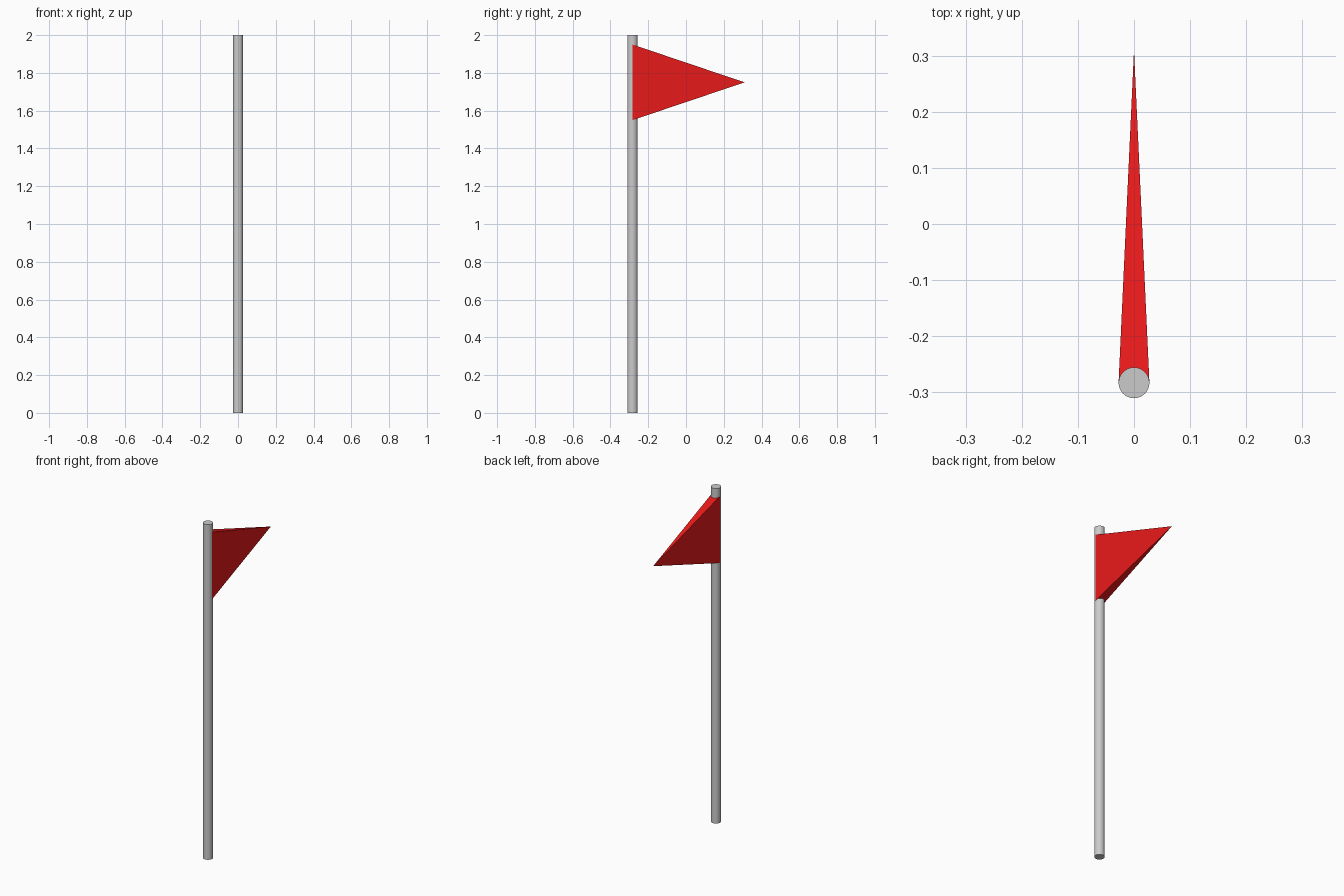
import bpy
import math
from mathutils import Matrix

if "Cube" in bpy.data.objects:
    bpy.data.objects.remove(bpy.data.objects["Cube"])

POLE_Y = -0.283
POLE_R = 0.0275
TIP_Y = 0.31

# Pole
bpy.ops.mesh.primitive_cylinder_add(vertices=32, radius=POLE_R, depth=2.0,
                                    location=(0, POLE_Y, 1.0))
bpy.context.object.name = "pole"

# Pennant: four-sided cone with a tall narrow base inside the pole, tip towards +y
length = TIP_Y - POLE_Y
bpy.ops.mesh.primitive_cone_add(vertices=4, radius1=1.0, radius2=0, depth=length)
flag = bpy.context.object
flag.name = "flag"
half = math.sqrt(2)  # base half-width after the 45 degree turn is 1 / sqrt(2)
flag.data.transform(
    Matrix.Translation((0, (POLE_Y + TIP_Y) / 2, 1.75))
    @ Matrix.Rotation(math.radians(-90), 4, 'X')
    @ Matrix.Diagonal((POLE_R * half, 0.2 * half, 1, 1))
    @ Matrix.Rotation(math.radians(45), 4, 'Z'))

# Red cloth
red = bpy.data.materials.new("red_cloth")
red.diffuse_color = (0.8, 0.01, 0.01, 1)
red.use_nodes = True
red.node_tree.nodes["Principled BSDF"].inputs["Base Color"].default_value = red.diffuse_color
flag.data.materials.append(red)
